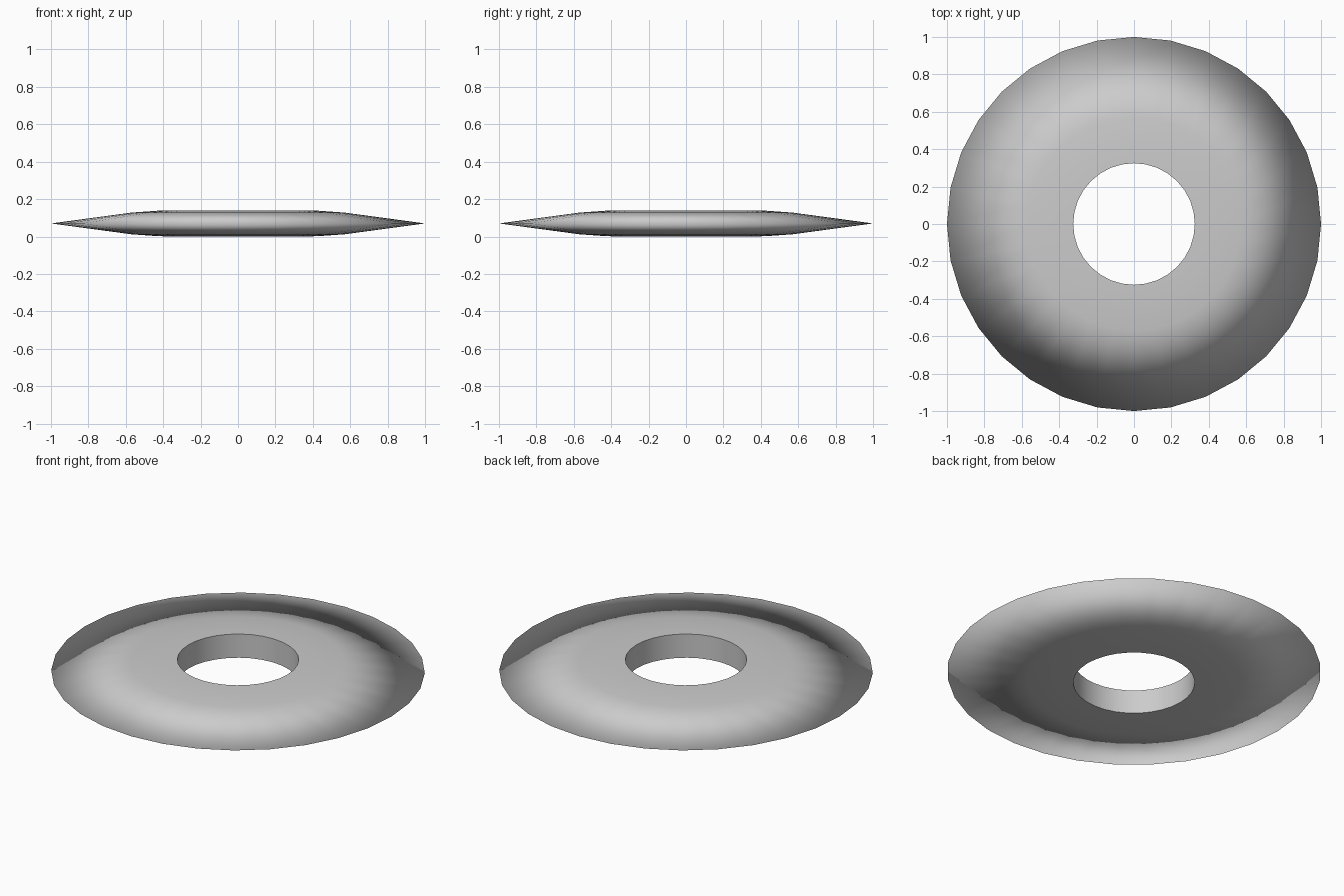
import bpy, bmesh, math

if "Cube" in bpy.data.objects:
    bpy.data.objects.remove(bpy.data.objects["Cube"])

SEGMENTS = 32
MID = 0.07

# Upper half of the cross-section as (radius, height above the middle plane)
upper = [(0.325, 0.07), (0.43, 0.068), (0.57, 0.058), (1.0, 0.0)]
lower = [(r, -h) for r, h in reversed(upper[:-1])]
profile = upper + lower

# Ring disc: closed profile swept around z
bm = bmesh.new()
rings = []
for i in range(SEGMENTS):
    a = 2 * math.pi * i / SEGMENTS
    rings.append([bm.verts.new((r * math.cos(a), r * math.sin(a), MID + h))
                  for r, h in profile])

n = len(profile)
for i in range(SEGMENTS):
    p, q = rings[i], rings[(i + 1) % SEGMENTS]
    for j in range(n):
        k = (j + 1) % n
        bm.faces.new((p[j], p[k], q[k], q[j])).smooth = True
bmesh.ops.recalc_face_normals(bm, faces=bm.faces)

# Crisp edges only around the hole; the thin rim is smooth shaded
for e in bm.edges:
    r = [v.co.xy.length for v in e.verts]
    same_level = abs(e.verts[0].co.z - e.verts[1].co.z) < 1e-5
    if max(r) < 0.33 and same_level:
        e.smooth = False

mesh = bpy.data.meshes.new("ring_disc")
bm.to_mesh(mesh)
bm.free()
ring = bpy.data.objects.new("ring_disc", mesh)
bpy.context.collection.objects.link(ring)
